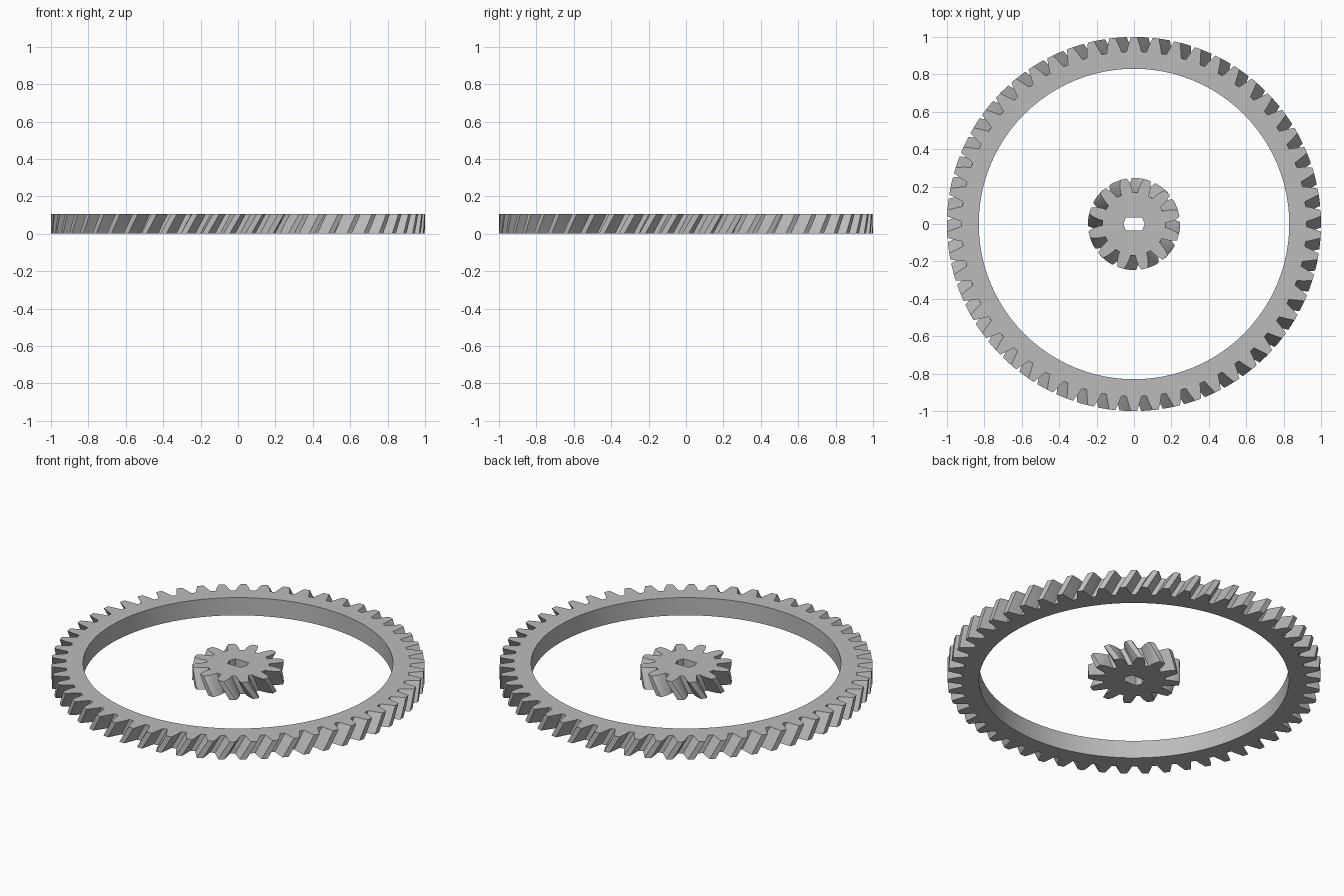
import bpy
import bmesh
from math import sin, cos, pi, radians

cube = bpy.data.objects.get("Cube")
if cube:
    bpy.data.objects.remove(cube, do_unlink=True)

HEIGHT = 0.105
LAYERS = 6

grey = bpy.data.materials.new("plain grey")
grey.use_nodes = True
colour = (0.5, 0.5, 0.5, 1)
grey.diffuse_color = colour
grey.node_tree.nodes["Principled BSDF"].inputs["Base Color"].default_value = colour


def polar(radius, angle):
    return radius * cos(angle), radius * sin(angle)


def gear_outline(teeth, flank, phase):
    """Closed outline from one tooth flank of (radius, tooth width) pairs, root to tip."""
    points = []
    for i in range(teeth):
        centre = phase + 2 * pi * i / teeth
        points += [polar(r, centre - w / (2 * r)) for r, w in flank]
        points += [polar(r, centre + w / (2 * r)) for r, w in reversed(flank)]
    return points


def wall(bm, outline, twist, layers):
    """Raise an outline to full height, turning it on the way; return the end edges."""
    rings = []
    for k in range(layers + 1):
        t = k / layers
        c, s = cos(twist * (t - 1)), sin(twist * (t - 1))
        rings.append([bm.verts.new((x * c - y * s, x * s + y * c, HEIGHT * t))
                      for x, y in outline])
    n = len(outline)
    for low, high in zip(rings, rings[1:]):
        for i in range(n):
            j = (i + 1) % n
            bm.faces.new((low[i], low[j], high[j], high[i]))
    return [[bm.edges.get((ring[i], ring[(i + 1) % n])) for i in range(n)]
            for ring in (rings[0], rings[-1])]


def helical_gear(name, outline, bore, twist):
    bm = bmesh.new()
    outer = wall(bm, outline, twist, LAYERS)
    inner = wall(bm, bore, 0, 1)
    # flat end faces between the teeth and the bore
    for a, b, up in zip(outer, inner, (-1, 1)):
        bmesh.ops.triangle_fill(bm, edges=a + b, normal=(0, 0, up))
    bmesh.ops.recalc_face_normals(bm, faces=bm.faces[:])
    mesh = bpy.data.meshes.new(name)
    bm.to_mesh(mesh)
    bm.free()
    mesh.materials.append(grey)
    obj = bpy.data.objects.new(name, mesh)
    bpy.context.collection.objects.link(obj)
    bpy.ops.object.select_all(action="DESELECT")
    obj.select_set(True)
    bpy.context.view_layer.objects.active = obj
    bpy.ops.object.shade_smooth_by_angle(angle=radians(15))
    return obj


# large outer ring, its teeth leaning anticlockwise going up
ring_teeth = 54
ring_flank = [(0.922, 0.08), (0.945, 0.068), (0.965, 0.056), (0.985, 0.043), (1.0, 0.033)]
ring_bore = [polar(0.83, 2 * pi * i / 96) for i in range(96)]
helical_gear("outer_ring_gear",
             gear_outline(ring_teeth, ring_flank, pi / ring_teeth),
             ring_bore, radians(3.5))

# small centre gear, leaning the other way, with a flat-sided shaft hole
pinion_flank = [(0.168, 0.062), (0.185, 0.063), (0.205, 0.059), (0.225, 0.051),
                (0.24, 0.04), (0.246, 0.032)]
shaft_hole = [(0.057, 0), (0.043, 0.036), (-0.043, 0.036),
              (-0.057, 0), (-0.043, -0.036), (0.043, -0.036)]
helical_gear("centre_pinion_gear",
             gear_outline(12, pinion_flank, radians(13)),
             shaft_hole, radians(-15.5))
